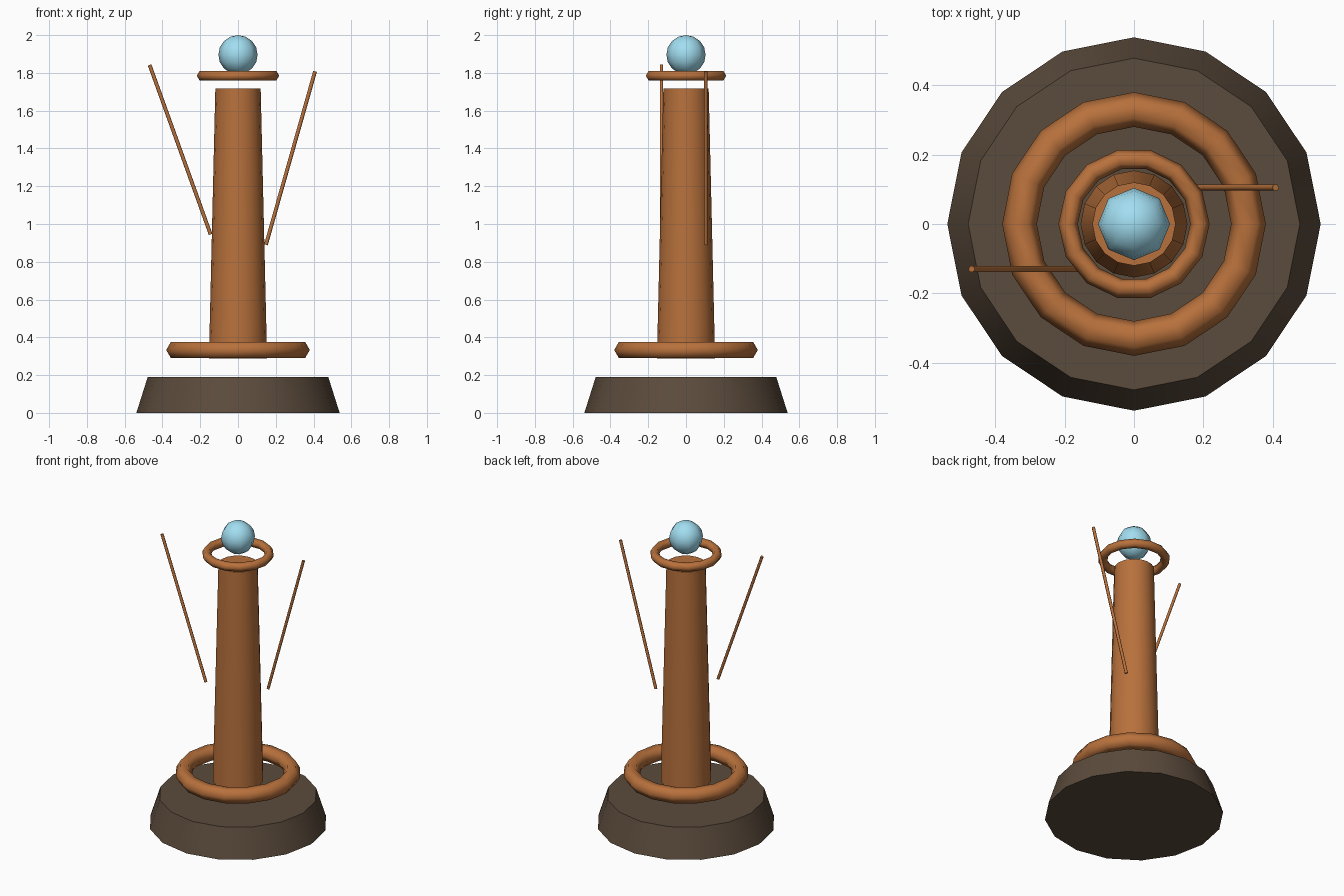
import bpy
import math
from mathutils import Vector

if "Cube" in bpy.data.objects:
    bpy.data.objects.remove(bpy.data.objects["Cube"])


def material(name, color):
    m = bpy.data.materials.new(name)
    m.diffuse_color = (*color, 1)
    m.use_nodes = True
    m.node_tree.nodes["Principled BSDF"].inputs["Base Color"].default_value = m.diffuse_color
    return m


copper = material("copper", (0.48, 0.165, 0.045))
stone = material("dark_stone", (0.105, 0.07, 0.045))
glow = material("pale_blue", (0.36, 0.73, 0.88))


def finish(name, mat, angle=65):
    ob = bpy.context.object
    ob.name = name
    ob.data.materials.append(mat)
    bpy.ops.object.shade_smooth_by_angle(angle=math.radians(angle))
    return ob


def taper(name, mat, sides, r1, r2, z1, z2):
    bpy.ops.mesh.primitive_cone_add(vertices=sides, radius1=r1, radius2=r2,
                                    depth=z2 - z1, location=(0, 0, (z1 + z2) / 2))
    return finish(name, mat, 40)


def ring(name, sides, major, minor, z):
    bpy.ops.mesh.primitive_torus_add(major_segments=sides, minor_segments=6,
                                     major_radius=major, minor_radius=minor,
                                     location=(0, 0, z))
    return finish(name, copper)


def rod(name, a, b, radius):
    a, b = Vector(a), Vector(b)
    bpy.ops.mesh.primitive_cylinder_add(vertices=6, radius=radius, depth=(b - a).length,
                                        location=(a + b) / 2)
    bpy.context.object.rotation_euler = (b - a).to_track_quat('Z', 'Y').to_euler()
    return finish(name, copper)


# Plinth and column
taper("base", stone, 16, 0.538, 0.478, 0, 0.19)
taper("column", copper, 16, 0.154, 0.12, 0.287, 1.718)

# Floating rings
ring("lower_ring", 16, 0.33, 0.05, 0.333)
ring("upper_ring", 14, 0.19, 0.028, 1.785)

# Glowing orb on top
bpy.ops.mesh.primitive_uv_sphere_add(segments=8, ring_count=8, radius=0.104,
                                     location=(0, 0, 1.896))
finish("orb", glow)

# Leaning rods at the sides
rod("left_rod", (-0.145, -0.13, 0.945), (-0.468, -0.13, 1.842), 0.01)
rod("right_rod", (0.148, 0.105, 0.89), (0.408, 0.105, 1.808), 0.01)
